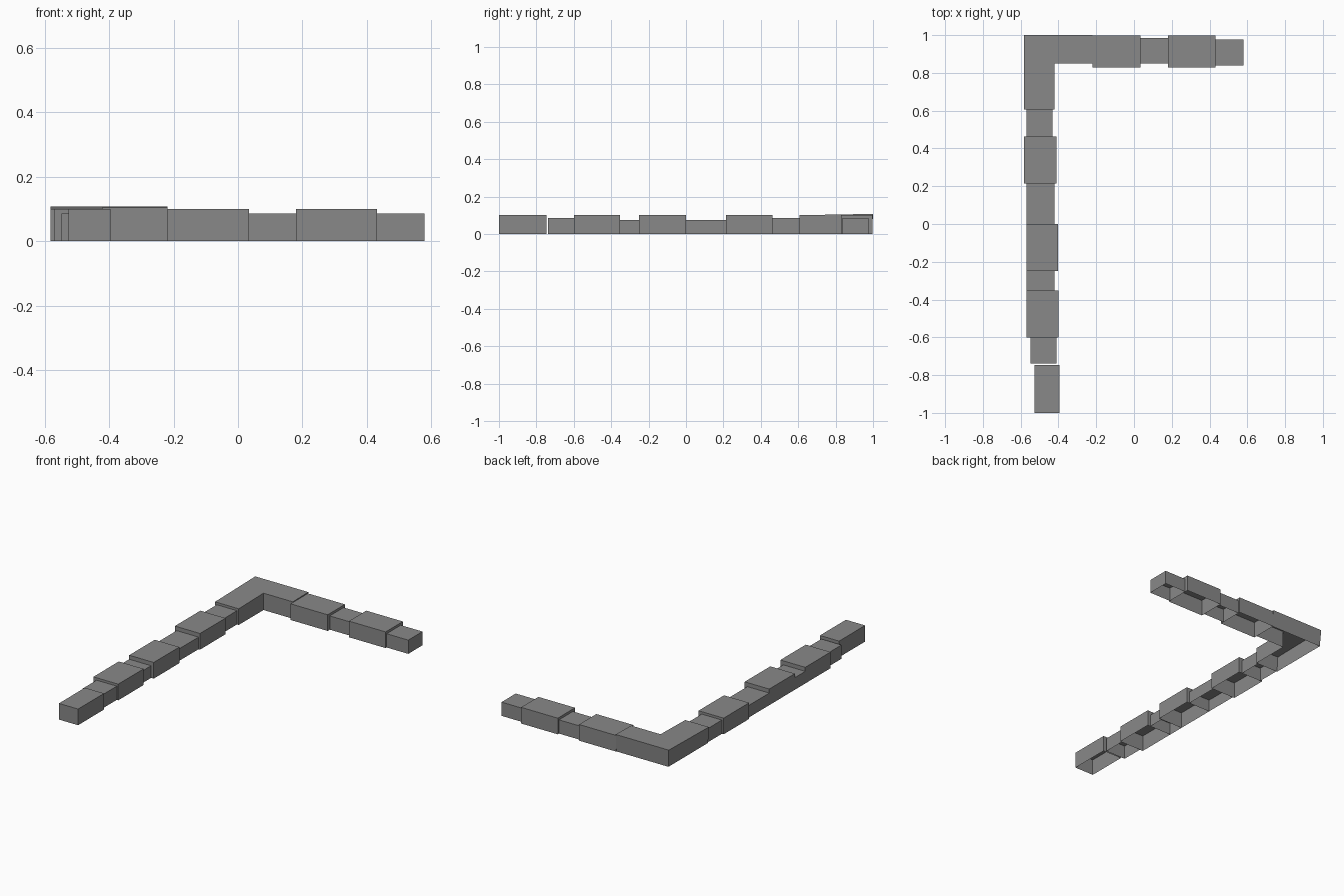
import bpy
import bmesh

cube = bpy.data.objects.get("Cube")
if cube:
    bpy.data.objects.remove(cube, do_unlink=True)

stone = bpy.data.materials.new("stone_grey")
stone.use_nodes = True
GREY = (0.25, 0.25, 0.25, 1)
stone.diffuse_color = GREY
stone.node_tree.nodes["Principled BSDF"].inputs["Base Color"].default_value = GREY


def shell(name, base, top, height):
    """Open-bottomed block from a base outline up to a top outline."""
    bm = bmesh.new()
    low = [bm.verts.new((x, y, 0)) for x, y in base]
    high = [bm.verts.new((x, y, height(y))) for x, y in top]
    bm.faces.new(high)
    n = len(low)
    for i in range(n):
        j = (i + 1) % n
        bm.faces.new((low[i], low[j], high[j], high[i]))
    mesh = bpy.data.meshes.new(name)
    bm.to_mesh(mesh)
    bm.free()
    mesh.materials.append(stone)
    obj = bpy.data.objects.new(name, mesh)
    bpy.context.collection.objects.link(obj)


def block(name, x0, x1, y0, y1, h):
    outline = [(x0, y0), (x1, y0), (x1, y1), (x0, y1)]
    shell(name, outline, outline, lambda y: h)


TALL, MID, LOW = 0.1, 0.085, 0.075

# Long wall, from the corner to the front: x range, front edge, back edge, height
long_wall = [
    ("tower", -0.57, -0.432, 0.463, 0.607, MID),
    ("tower", -0.582, -0.41, 0.214, 0.463, TALL),
    ("link", -0.57, -0.42, 0.0, 0.214, LOW),
    ("tower", -0.57, -0.402, -0.25, 0.0, TALL),
    ("link", -0.57, -0.42, -0.352, -0.25, LOW),
    ("tower", -0.57, -0.4, -0.6, -0.352, TALL),
    ("link", -0.548, -0.41, -0.738, -0.6, MID),
    ("end", -0.526, -0.395, -1.0, -0.746, TALL),
]
for i, (kind, *size) in enumerate(long_wall, 1):
    block(f"long_wall_{kind}_{i}", *size)

# Short wall, from the corner to the left
short_wall = [
    ("tower", -0.219, 0.034, 0.828, 0.997, TALL),
    ("link", 0.034, 0.18, 0.849, 0.985, MID),
    ("tower", 0.18, 0.431, 0.828, 0.997, TALL),
    ("end", 0.431, 0.579, 0.838, 0.977, MID),
]
for i, (kind, *size) in enumerate(short_wall, 1):
    block(f"short_wall_{kind}_{i}", *size)


# Corner block, with its outer walls leaning out and its top rising to the back
def corner_outline(left, back):
    return [(left, 0.607), (-0.42, 0.607), (-0.42, 0.849),
            (-0.219, 0.849), (-0.219, back), (left, back)]


shell("corner_block", corner_outline(-0.576, 0.994), corner_outline(-0.582, 1.0),
      lambda y: TALL + 0.018 * (y - 0.607))
